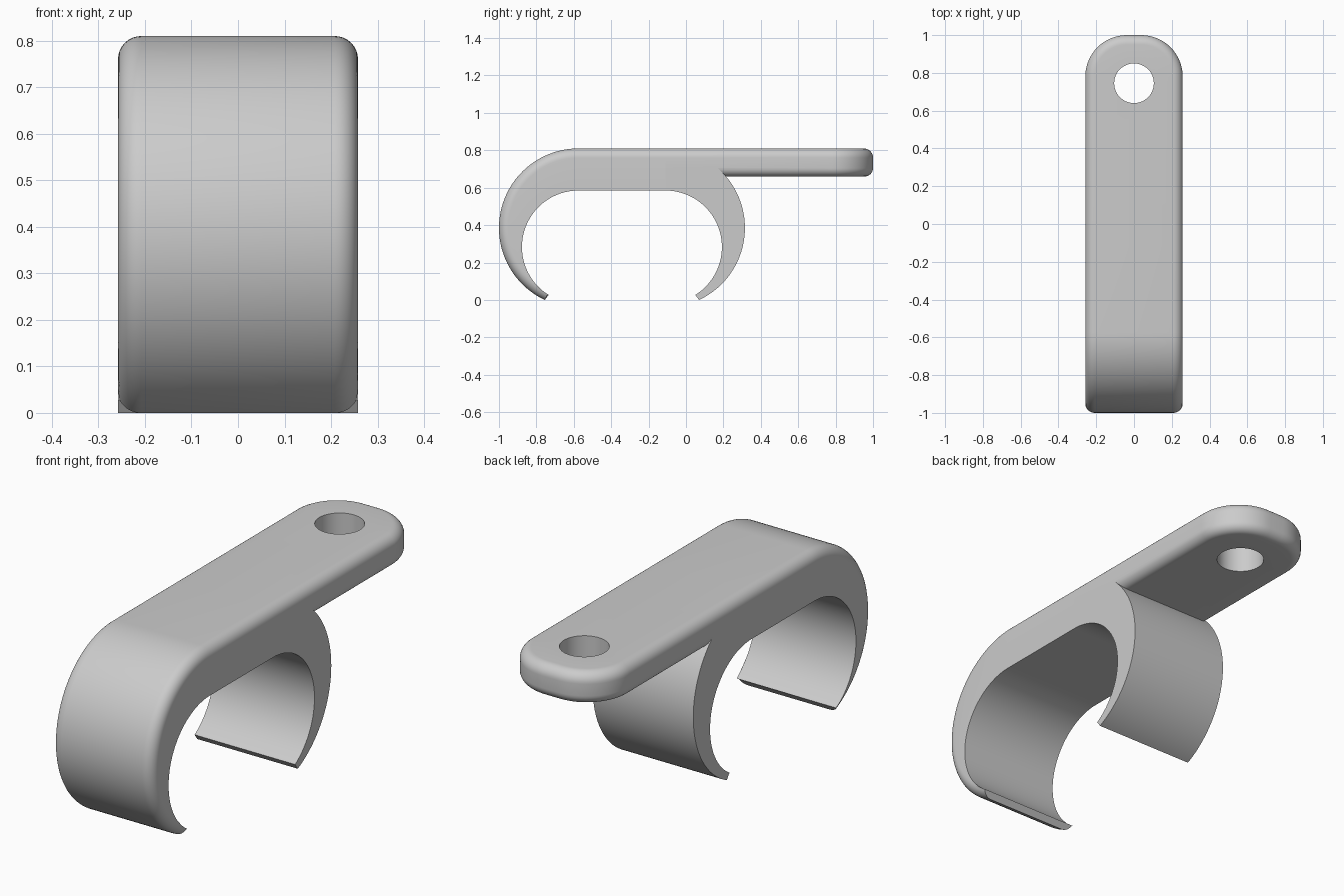
import bpy, bmesh
from math import sin, cos, asin, radians, pi
from mathutils import Vector

if "Cube" in bpy.data.objects:
    bpy.data.objects.remove(bpy.data.objects["Cube"])

W = 0.258                 # half width
R_OUT, R_IN = 0.425, 0.302
Z_OUT, Z_IN = 0.385, 0.283
Y_FRONT, Y_BACK = -0.575, -0.11
TOP, UNDER = 0.81, 0.66   # arm faces
FILLET = 0.05
Z_SPLIT = 0.705           # where the arm's lower fillet begins

grey = bpy.data.materials.new("light grey")
grey.use_nodes = True
grey.diffuse_color = (0.6, 0.6, 0.6, 1)
grey.node_tree.nodes["Principled BSDF"].inputs["Base Color"].default_value = (0.6, 0.6, 0.6, 1)


def finish(bm, name):
    bmesh.ops.recalc_face_normals(bm, faces=bm.faces[:])
    mesh = bpy.data.meshes.new(name)
    bm.to_mesh(mesh)
    bm.free()
    mesh.materials.append(grey)
    mesh.shade_smooth()
    mesh.set_sharp_from_angle(angle=radians(35))
    obj = bpy.data.objects.new(name, mesh)
    bpy.context.scene.collection.objects.link(obj)
    return obj


def arc(y, z, r, a, b, n):
    angles = [radians(a + (b - a) * i / n) for i in range(n + 1)]
    return [Vector((0, y + r * cos(t), z + r * sin(t))) for t in angles]


def strip(bm, a, b, closed=False):
    n = len(a)
    for i in range(n if closed else n - 1):
        j = (i + 1) % n
        bm.faces.new((a[i], a[j], b[j], b[i]))


# Front clip: rounded cross-sections swept from the tip up and over the top
def front_clip():
    bm = bmesh.new()
    n = 56
    outer = arc(Y_FRONT, Z_OUT, R_OUT, 245, 90, n)
    inner = arc(Y_FRONT, Z_IN, R_IN, 238, 90, n)
    centre = Vector((0, Y_FRONT, Z_OUT))
    stations = [(p, q, (centre - p).normalized()) for p, q in zip(outer, inner)]
    shift = Vector((0, Y_BACK - Y_FRONT, 0))
    stations.append((outer[-1] + shift, inner[-1] + shift, Vector((0, 0, -1))))
    rings = []
    for p, q, inward in stations:
        wall = 0.95 * (q - p).length
        start = asin(max(0, 1 - wall / FILLET))
        side = []
        for i in range(9):
            a = start + (pi / 2 - start) * i / 8
            x = W - FILLET + FILLET * cos(a)
            side.append((x, p + inward * FILLET * (1 - sin(a))))
        side.insert(0, (side[0][0], q))
        section = side + [(-x, v) for x, v in reversed(side)]
        rings.append([bm.verts.new((x, v.y, v.z)) for x, v in section])
    for a, b in zip(rings, rings[1:]):
        strip(bm, a, b, closed=True)
    bm.faces.new(rings[0])
    return finish(bm, "front_clip")


# Back clip: plain square-edged hook, open where it merges into the other parts
def back_clip():
    bm = bmesh.new()
    n = 56
    end = asin((Z_SPLIT - Z_OUT) / R_OUT) * 180 / pi
    profile = arc(Y_BACK, Z_IN, R_IN, 90, -58, n) + arc(Y_BACK, Z_OUT, R_OUT, -65, end, n)
    corner = Vector((0, Y_BACK, Z_SPLIT))
    sides = [[bm.verts.new((x, p.y, p.z)) for p in profile + [corner]] for x in (-W, W)]
    for s in sides:
        bm.faces.new(s)
    strip(bm, sides[0][:-1], sides[1][:-1])
    return finish(bm, "back_clip")


# Mounting arm: stacked inset outlines give the rounded rim, with a screw hole
def mounting_arm():
    bm = bmesh.new()
    y_join = Y_BACK + (R_OUT ** 2 - (Z_SPLIT - Z_OUT) ** 2) ** 0.5
    corner = 0.22

    def outline(z, inset, y_start):
        half, r = W - inset, corner - inset
        pts = [(half, y_start)]
        for i in range(17):
            a = pi / 2 * i / 16
            pts.append((W - corner + r * cos(a), 1 - corner + r * sin(a)))
        pts += [(-x, y) for x, y in reversed(pts)]
        return [bm.verts.new((x, y, z)) for x, y in pts]

    low_r = Z_SPLIT - UNDER
    steps = [pi / 2 * i / 8 for i in range(9)]
    lower = [outline(Z_SPLIT - low_r * sin(a), low_r * (1 - cos(a)), y_join) for a in steps]
    upper = [outline(Z_SPLIT, 0, Y_BACK)]
    upper += [outline(TOP - FILLET + FILLET * sin(a), FILLET * (1 - cos(a)), Y_BACK) for a in steps]
    for layers in (lower, upper):
        for a, b in zip(layers, layers[1:]):
            strip(bm, a, b)

    # Hole wall, then flat faces around it
    m = 48
    rims = []
    for z in (UNDER, TOP):
        rims.append([bm.verts.new((0.105 * cos(2 * pi * i / m), 0.745 + 0.105 * sin(2 * pi * i / m), z))
                     for i in range(m)])
    strip(bm, rims[0], rims[1], closed=True)
    for rim, loop, up in ((rims[0], lower[-1], -1), (rims[1], upper[-1], 1)):
        edges = []
        for ring in (rim, loop):
            for a, b in zip(ring, ring[1:] + ring[:1]):
                edges.append(bm.edges.get((a, b)) or bm.edges.new((a, b)))
        bmesh.ops.triangle_fill(bm, use_beauty=True, edges=edges, normal=(0, 0, up))
    bmesh.ops.remove_doubles(bm, verts=bm.verts[:], dist=0.00001)
    return finish(bm, "mounting_arm")


front_clip()
back_clip()
mounting_arm()
